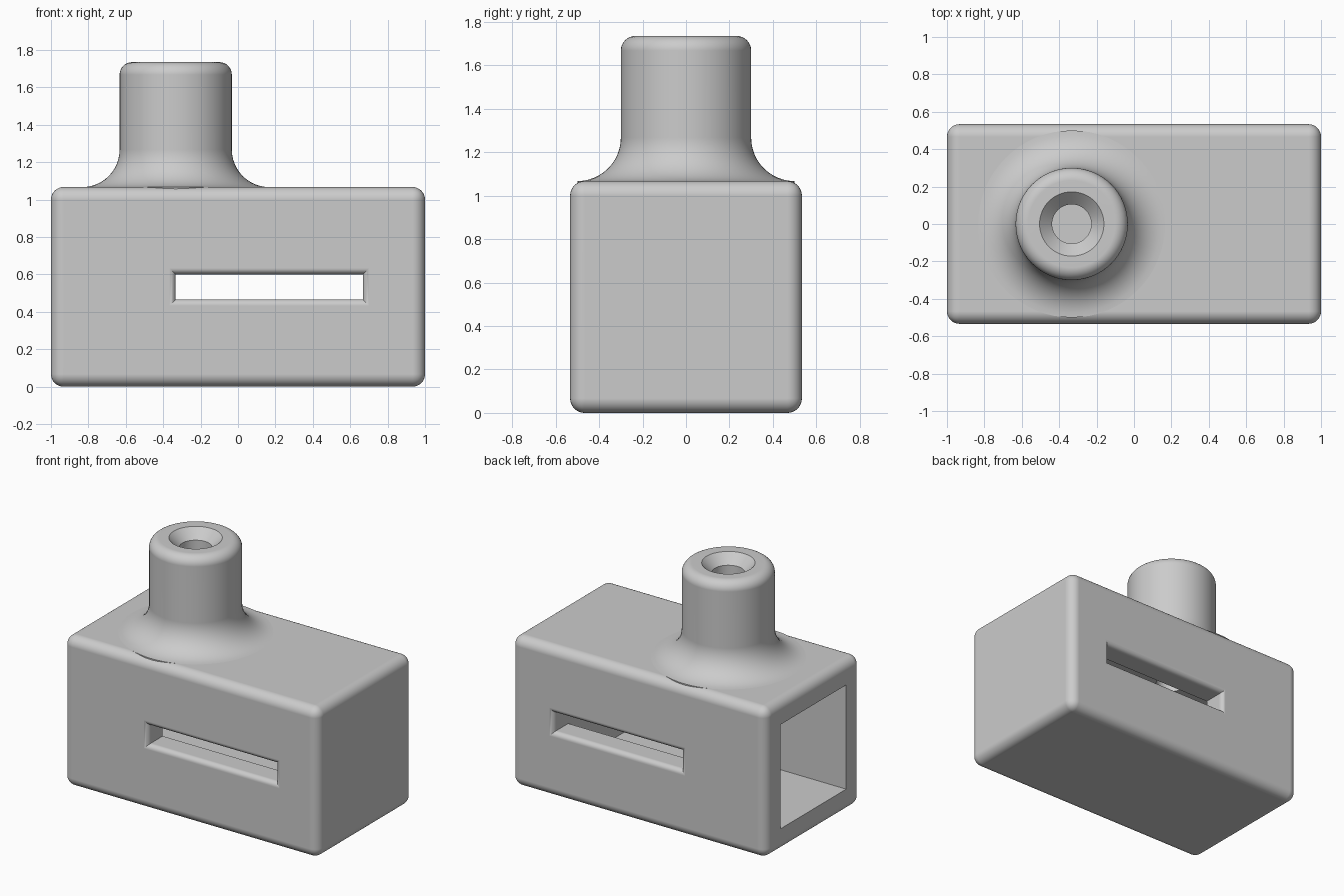
import bpy, bmesh
from math import sin, cos, pi, radians

cube = bpy.data.objects.get("Cube")
if cube:
    bpy.data.objects.remove(cube, do_unlink=True)

LENGTH, DEPTH, HEIGHT = 2.0, 1.067, 1.067
ROUND = 0.067
MID_Z = HEIGHT / 2
NECK_X = -0.333
HOLE_R = 0.105

grey = bpy.data.materials.new("plain grey")
grey.use_nodes = True
colour = (0.6, 0.6, 0.6, 1)
grey.diffuse_color = colour
grey.node_tree.nodes["Principled BSDF"].inputs["Base Color"].default_value = colour


def make_object(name, bm):
    bmesh.ops.recalc_face_normals(bm, faces=bm.faces)
    mesh = bpy.data.meshes.new(name)
    bm.to_mesh(mesh)
    bm.free()
    mesh.materials.append(grey)
    obj = bpy.data.objects.new(name, mesh)
    bpy.context.collection.objects.link(obj)
    return obj


def box(name, size, centre):
    bm = bmesh.new()
    bmesh.ops.create_cube(bm, size=1)
    bmesh.ops.scale(bm, vec=size, verts=bm.verts)
    bmesh.ops.translate(bm, vec=centre, verts=bm.verts)
    return make_object(name, bm)


def loft(name, rings, closed=False):
    """Skin a list of equal-length point rings; cap the ends unless closed."""
    bm = bmesh.new()
    loops = [[bm.verts.new(p) for p in ring] for ring in rings]
    n = len(loops[0])
    pairs = list(zip(loops, loops[1:]))
    if closed:
        pairs.append((loops[-1], loops[0]))
    else:
        bm.faces.new(loops[0])
        bm.faces.new(loops[-1])
    for a, b in pairs:
        for i in range(n):
            j = (i + 1) % n
            bm.faces.new((a[i], a[j], b[j], b[i]))
    return make_object(name, bm)


def arc(cx, cz, r, start, end, steps=8):
    angles = [radians(start + (end - start) * i / steps) for i in range(steps + 1)]
    return [(cx + r * cos(a), cz + r * sin(a)) for a in angles]


def circle(r, z, n=64):
    return [(NECK_X + r * cos(2 * pi * i / n), r * sin(2 * pi * i / n), z) for i in range(n)]


def activate(obj):
    bpy.ops.object.select_all(action="DESELECT")
    obj.select_set(True)
    bpy.context.view_layer.objects.active = obj


def smooth(obj):
    activate(obj)
    bpy.ops.object.shade_smooth_by_angle(angle=radians(30))
    mod = obj.modifiers.new("even shading", "WEIGHTED_NORMAL")
    mod.keep_sharp = True


# Rounded housing block
housing = box("housing", (LENGTH, DEPTH, HEIGHT), (0, 0, MID_Z))
bevel = housing.modifiers.new("rounded edges", "BEVEL")
bevel.width = ROUND
bevel.segments = 8

# Cavity open at the right end
INNER = 0.74
CAVITY_END = 0.668
cavity = box("cavity_cutter", (CAVITY_END + 1.2, INNER, INNER),
             ((CAVITY_END - 1.2) / 2, 0, MID_Z))

# Slot through front and back walls, with rounded outer rims
RIM = 0.034


def slot_ring(offset, y):
    x0, x1 = -0.333 - offset, 0.667 + offset
    z0, z1 = MID_Z - 0.067 - offset, MID_Z + 0.067 + offset
    return [(x0, y, z0), (x1, y, z0), (x1, y, z1), (x0, y, z1)]


rim = [(RIM, DEPTH / 2 + 0.1)]
for i in range(7):
    t = pi / 2 * (1 - i / 6)
    rim.append((RIM * (1 - cos(t)), DEPTH / 2 - RIM * (1 - sin(t))))
rings = [slot_ring(o, y) for o, y in rim] + [slot_ring(o, -y) for o, y in reversed(rim)]
slot = loft("slot_cutter", rings)

# Bore from the neck down into the cavity
bore = loft("bore_cutter", [circle(HOLE_R, 0.6), circle(HOLE_R, 1.3)])

cutters = [cavity, slot, bore]
for cutter in cutters:
    cutter.hide_render = True
    cut = housing.modifiers.new("cut", "BOOLEAN")
    cut.operation = "DIFFERENCE"
    cut.solver = "EXACT"
    cut.object = cutter
activate(housing)
for mod in list(housing.modifiers):
    bpy.ops.object.modifier_apply(modifier=mod.name)
for cutter in cutters:
    bpy.data.objects.remove(cutter, do_unlink=True)
smooth(housing)

# Hollow neck: flared foot, rounded shoulder, countersunk bore
NECK_R, TOP, FLARE = 0.3, 1.735, 0.2
SINK = 1.03
profile = [(HOLE_R, SINK), (NECK_R + FLARE, SINK)]
profile += arc(NECK_R + FLARE, HEIGHT + FLARE, FLARE, 270, 180, 12)
profile += arc(NECK_R - ROUND, TOP - ROUND, ROUND, 0, 90)
profile += [(HOLE_R + ROUND, TOP), (HOLE_R, TOP - ROUND)]
neck = loft("neck", [circle(r, z) for r, z in profile], closed=True)
smooth(neck)
